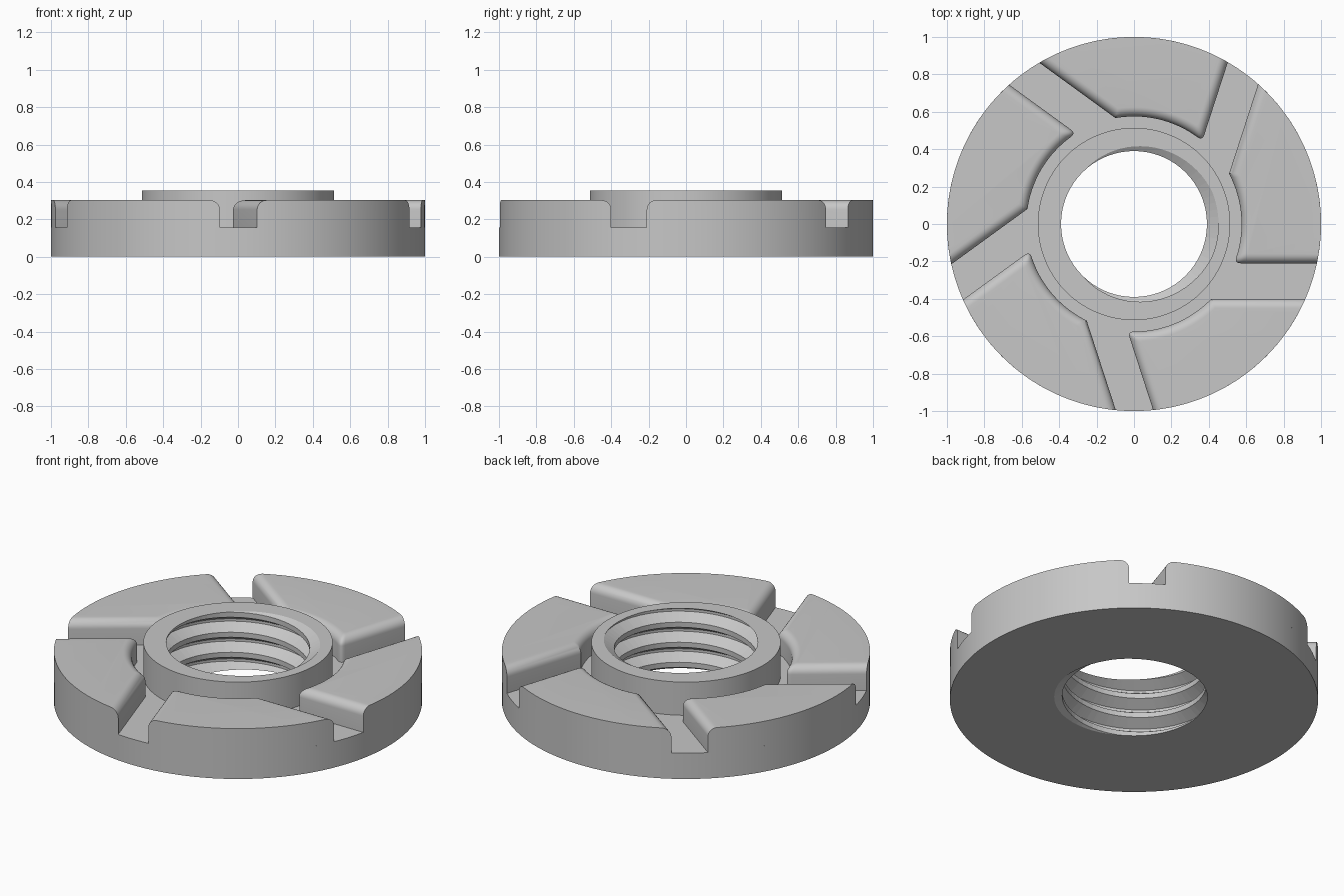
import bpy, bmesh, math
from mathutils import Vector, Matrix

if "Cube" in bpy.data.objects:
    bpy.data.objects.remove(bpy.data.objects["Cube"])

FLOOR, TOP, HUB_TOP = 0.155, 0.302, 0.354
HUB_R, LOBE_R = 0.514, 0.575
MINOR, MAJOR, PITCH = 0.39, 0.452, 0.12
LOBES = 5
STEP = math.tau / LOBES

steel = bpy.data.materials.new("grey steel")
steel.use_nodes = True
grey = (0.57, 0.57, 0.57, 1)
steel.diffuse_color = grey
steel.node_tree.nodes["Principled BSDF"].inputs["Base Color"].default_value = grey


def finish(bm, name):
    bmesh.ops.recalc_face_normals(bm, faces=bm.faces)
    mesh = bpy.data.meshes.new(name)
    bm.to_mesh(mesh)
    bm.free()
    mesh.materials.append(steel)
    obj = bpy.data.objects.new(name, mesh)
    bpy.context.collection.objects.link(obj)
    return obj


def smooth(obj):
    bpy.ops.object.select_all(action='DESELECT')
    obj.select_set(True)
    bpy.context.view_layer.objects.active = obj
    bpy.ops.object.shade_smooth_by_angle(angle=math.radians(30))


def loft(bm, rings):
    """Skin closed rings of points and cap both ends."""
    rows = [[bm.verts.new(p) for p in ring] for ring in rings]
    for a, b in zip(rows, rows[1:]):
        for i in range(len(a)):
            j = (i + 1) % len(a)
            bm.faces.new((a[i], a[j], b[j], b[i]))
    bm.faces.new(rows[0][::-1])
    bm.faces.new(rows[-1])


def polar(r, a):
    return Vector((r * math.cos(a), r * math.sin(a)))


# Disc with raised hub
bm = bmesh.new()
profile = [(1, 0), (1, FLOOR), (HUB_R, FLOOR), (HUB_R, HUB_TOP)]
loft(bm, [[(*polar(r, math.tau * i / 180), z) for i in range(180)] for r, z in profile])
disc = finish(bm, "disc_and_hub")

# Threaded rod that cuts the bore
bm = bmesh.new()
N = 72
teeth = [(-1/16, MAJOR), (1/16, MAJOR), (3/8, MINOR), (5/8, MINOR), (15/16, MAJOR)]
last = None
for i in range(-6 * N, 3 * N):
    row = [bm.verts.new((*polar(r, math.tau * i / N), HUB_TOP + PITCH * (i / N + f)))
           for f, r in teeth]
    if last:
        for k in range(len(row) - 1):
            bm.faces.new((last[k], row[k], row[k + 1], last[k + 1]))
    last = row
bmesh.ops.remove_doubles(bm, verts=bm.verts, dist=0.0001)
for z, up in ((-0.03, -1), (HUB_TOP + 0.03, 1)):
    bmesh.ops.bisect_plane(bm, geom=bm.verts[:] + bm.edges[:] + bm.faces[:],
                           plane_co=(0, 0, z), plane_no=(0, 0, up), clear_outer=True)
bmesh.ops.holes_fill(bm, edges=[e for e in bm.edges if e.is_boundary], sides=0)
rod = finish(bm, "thread_cutter")

cut = disc.modifiers.new("threaded bore", 'BOOLEAN')
cut.operation = 'DIFFERENCE'
cut.solver = 'EXACT'
cut.object = rod
smooth(disc)
bpy.ops.object.modifier_apply(modifier=cut.name)
bpy.data.objects.remove(rod)
smooth(disc)


# Lobe outline, with its three inner walls set back by d
def outline(d):
    r = LOBE_R + d
    y0, y1 = -0.21 + d, -0.40 - d
    start, end = math.asin(y0 / r), math.asin(y1 / r) + STEP
    o_start, o_end = math.asin(y0), math.asin(y1) + STEP
    outer = [polar(1, o_start + (o_end - o_start) * i / 32) for i in range(33)]
    # small rounding at the sharp inner corner
    size = 0.035 - 0.4 * d
    corner = polar(r, start)
    wall_pt = corner + Vector((size, 0))
    arc_pt = polar(r, start + size / r)
    inner = [polar(r, end + (start + size / r - end) * i / 20) for i in range(20)]
    nose = []
    for i in range(6):
        t = i / 5
        nose.append(arc_pt * (1 - t) ** 2 + corner * 2 * t * (1 - t) + wall_pt * t * t)
    return outer + inner + nose


# Five lobes with rounded inner top edges
ROUND = 0.05
layers = [(0, FLOOR)]
for i in range(9):
    a = math.pi / 2 * i / 8
    layers.append((ROUND * (1 - math.cos(a)), TOP - ROUND + ROUND * math.sin(a)))
for k in range(LOBES):
    bm = bmesh.new()
    loft(bm, [[(p.x, p.y, z) for p in outline(d)] for d, z in layers])
    bm.transform(Matrix.Rotation(STEP * k, 4, 'Z'))
    smooth(finish(bm, f"lobe_{k + 1}"))
